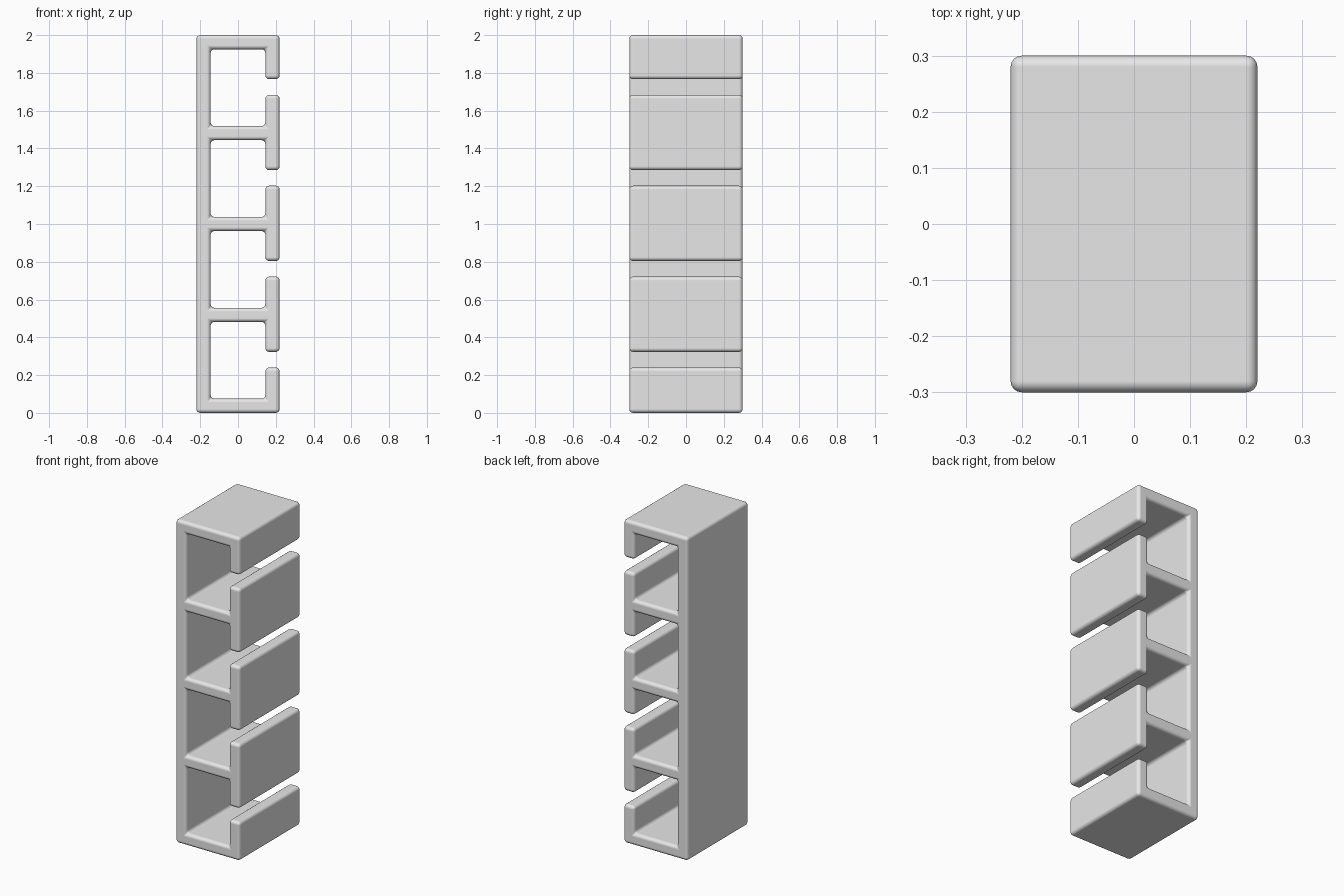
import bpy
import bmesh
import math

cube = bpy.data.objects.get("Cube")
if cube:
    bpy.data.objects.remove(cube, do_unlink=True)

# Main dimensions
HALF_W, HALF_D, HEIGHT = 0.22, 0.30, 2.0
WALL, ROUND, SLOTS = 0.075, 0.02, 4
PITCH = (HEIGHT - WALL) / SLOTS
SLOT_LOW, SLOT_HIGH = 0.24, 0.323

# Matte grey
grey = bpy.data.materials.new("plain grey")
grey.use_nodes = True
color = (0.8, 0.8, 0.8, 1)
grey.diffuse_color = color
grey.node_tree.nodes["Principled BSDF"].inputs["Base Color"].default_value = color

# Cross-section: a tall frame with stacked bays, each open through a narrow slot
inner = HALF_W - WALL
outline = [(-HALF_W, 0), (HALF_W, 0)]
for i in range(SLOTS):
    base = i * PITCH
    floor, roof = base + WALL, base + PITCH
    low, high = base + SLOT_LOW, base + SLOT_HIGH
    outline += [(HALF_W, low), (inner, low), (inner, floor), (-inner, floor),
                (-inner, roof), (inner, roof), (inner, high), (HALF_W, high)]
outline += [(HALF_W, HEIGHT), (-HALF_W, HEIGHT)]

# Extrude the section from front to back
bm = bmesh.new()
front = bm.faces.new([bm.verts.new((x, -HALF_D, z)) for x, z in outline])
result = bmesh.ops.extrude_face_region(bm, geom=[front], use_keep_orig=True)
moved = [g for g in result["geom"] if isinstance(g, bmesh.types.BMVert)]
bmesh.ops.translate(bm, verts=moved, vec=(0, 2 * HALF_D, 0))
bmesh.ops.recalc_face_normals(bm, faces=bm.faces)
mesh = bpy.data.meshes.new("slotted_rack")
bm.to_mesh(mesh)
bm.free()
mesh.materials.append(grey)
rack = bpy.data.objects.new("slotted_rack", mesh)
bpy.context.collection.objects.link(rack)

# Soft rounded edges
mesh.shade_smooth()
bevel = rack.modifiers.new("rounded_edges", "BEVEL")
bevel.width = ROUND
bevel.segments = 4
bevel.limit_method = "ANGLE"
bevel.angle_limit = math.radians(30)
bevel.harden_normals = True
